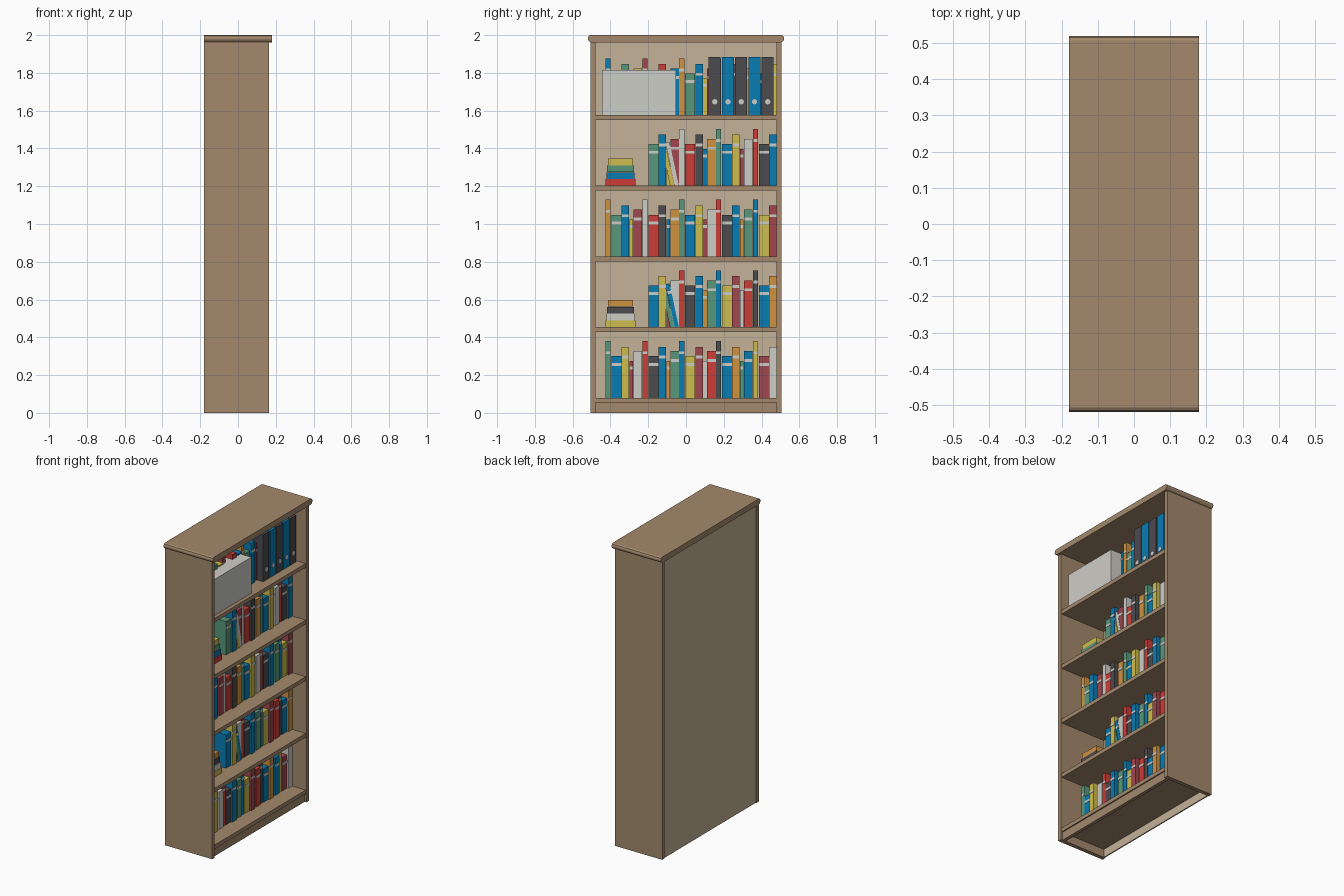
import bpy, bmesh, math
from mathutils import Matrix, Vector

cube = bpy.data.objects.get("Cube")
if cube:
    bpy.data.objects.remove(cube, do_unlink=True)


def linear(c):
    c /= 255
    return c / 12.92 if c < 0.04 else ((c + 0.055) / 1.055) ** 2.4


# Palette, given as screen values
PALETTE = {
    "wood": (163, 137, 108), "back_panel": (196, 178, 151),
    "green": (88, 151, 122), "blue": (8, 124, 180), "yellow": (206, 188, 78),
    "maroon": (160, 70, 78), "white": (206, 205, 199), "red": (205, 60, 54),
    "charcoal": (76, 76, 80), "orange": (208, 146, 64),
}
MATS, INDEX = [], {}
for name, rgb in PALETTE.items():
    mat = bpy.data.materials.new(name)
    mat.use_nodes = True
    col = (*[linear(c) for c in rgb], 1)
    mat.diffuse_color = col
    bsdf = next(n for n in mat.node_tree.nodes if n.type == 'BSDF_PRINCIPLED')
    bsdf.inputs["Base Color"].default_value = col
    bsdf.inputs["Roughness"].default_value = 0.8
    INDEX[name] = len(MATS)
    MATS.append(mat)


class Part:
    """Collects coloured blocks into one object."""

    def __init__(self, name):
        self.name, self.bm = name, bmesh.new()

    def paint(self, verts, color):
        for f in {f for v in verts for f in v.link_faces}:
            f.material_index = INDEX[color]

    def block(self, x, y, z, color, turn=None):
        spans = (x, y, z)
        mid = Vector([(a + b) / 2 for a, b in spans])
        size = [b - a for a, b in spans]
        m = Matrix.Translation(mid) @ Matrix.Diagonal((*size, 1))
        verts = bmesh.ops.create_cube(self.bm, size=1, matrix=(turn or Matrix()) @ m)["verts"]
        self.paint(verts, color)

    def disc(self, x, y, z, r, color):
        m = Matrix.Translation((x, y, z)) @ Matrix.Rotation(math.pi / 2, 4, 'Y')
        verts = bmesh.ops.create_cone(self.bm, cap_ends=True, segments=16, radius1=r,
                                      radius2=r, depth=0.004, matrix=m)["verts"]
        self.paint(verts, color)

    def book(self, x0, x1, y, w, z, h, color, turn=None):
        self.block((x0, x1), (y, y + w), (z, z + h), color, turn)
        if color != "white":
            s = z + 0.77 * h
            self.block((x1, x1 + 0.002), (y, y + w), (s, s + 0.015), "white", turn)

    def finish(self):
        me = bpy.data.meshes.new(self.name)
        self.bm.to_mesh(me)
        self.bm.free()
        for m in MATS:
            me.materials.append(m)
        ob = bpy.data.objects.new(self.name, me)
        bpy.context.collection.objects.link(ob)
        return ob


def single(name, x, y, z, color="wood"):
    p = Part(name)
    p.block(x, y, z, color)
    return p.finish()


# Carcass
BACK, FRONT, HALF, INNER = -0.18, 0.165, 0.505, 0.479
single("left_side", (BACK, FRONT), (INNER, HALF), (0, 1.965))
single("right_side", (BACK, FRONT), (-HALF, -INNER), (0, 1.965))
single("back_board", (BACK + 0.005, BACK + 0.013), (-INNER, INNER), (0, 1.965), "back_panel")
single("plinth", (0.13, 0.152), (-INNER, INNER), (0, 0.055))
FLOORS = [0.08 + 0.3743 * i for i in range(5)]
for i, z in enumerate(FLOORS):
    single(f"shelf_{i + 1}", (BACK + 0.013, 0.16), (-INNER, INNER), (z - 0.026, z))

# Top board with rounded ends
top = Part("top_board")
half = [(0.502, 1.962), (0.513, 1.967), (0.52, 1.978), (0.52, 1.985), (0.516, 1.995), (0.507, 2.0)]
outline = half + [(-y, z) for y, z in reversed(half)]
face = top.bm.faces.new([top.bm.verts.new((BACK, y, z)) for y, z in outline])
ext = bmesh.ops.extrude_face_region(top.bm, geom=[face])["geom"]
bmesh.ops.translate(top.bm, vec=(0.36, 0, 0),
                    verts=[g for g in ext if isinstance(g, bmesh.types.BMVert)])
bmesh.ops.recalc_face_normals(top.bm, faces=top.bm.faces)
top.finish()

# Rows of books: five repeating sizes (width, height, front), nine repeating colours
SIZES = [(0.027, 0.3, 0.05), (0.053, 0.22, 0.052), (0.04, 0.27, 0.062),
         (0.02, 0.195, 0.035), (0.046, 0.247, 0.055)]
CYCLE = ["green", "blue", "yellow", "maroon", "white", "red", "charcoal", "blue", "orange"]
for row, z in enumerate(FLOORS):
    p = Part(f"books_shelf_{row + 1}")
    y = -0.426
    for i in range(23):
        w, h, front = SIZES[i % 5]
        if row % 2 == 0 or i > 5:
            p.book(-0.13, front, y, w, z, h, CYCLE[(i + 4 * row) % 9])
        y += w + 0.0012 + (0.003 if i % 5 == 0 else 0)
    p.finish()

# Lying stacks and leaning books
STACKS = {1: ["yellow", "white", "charcoal", "orange"], 3: ["red", "blue", "green", "yellow"]}
LEANING = {1: ["green", "blue"], 3: ["yellow", "white"]}
for row, colors in STACKS.items():
    z = FLOORS[row]
    p = Part(f"book_stack_{row + 1}")
    for k, c in enumerate(colors):
        trim = 0.004 * k
        p.block((-0.13, 0.07 - trim), (-0.426 + trim, -0.268 - trim),
                (z + 0.036 * k, z + 0.036 * k + 0.035), c)
    p.finish()
    p = Part(f"leaning_books_{row + 1}")
    for k, c in enumerate(LEANING[row]):
        turn = Matrix.Translation((0, -0.062 + 0.024 * k, z)) @ Matrix.Rotation(math.radians(12), 4, 'X')
        p.book(-0.13, 0.06 - 0.003 * k, -0.022, 0.022, 0.002, 0.235, c, turn)
    p.finish()

# Storage box and ring binders on the top shelf
z = FLOORS[4]
single("storage_box", (-0.1, 0.135), (-0.445, -0.052), (z, z + 0.238), "white")
p = Part("ring_binders")
for k in range(5):
    y = 0.12 + 0.0702 * k
    p.block((-0.14, 0.1), (y, y + 0.063), (z, z + 0.308), "blue" if k % 2 else "charcoal")
    p.disc(0.101, y + 0.032, z + 0.07, 0.014, "white")
p.finish()
